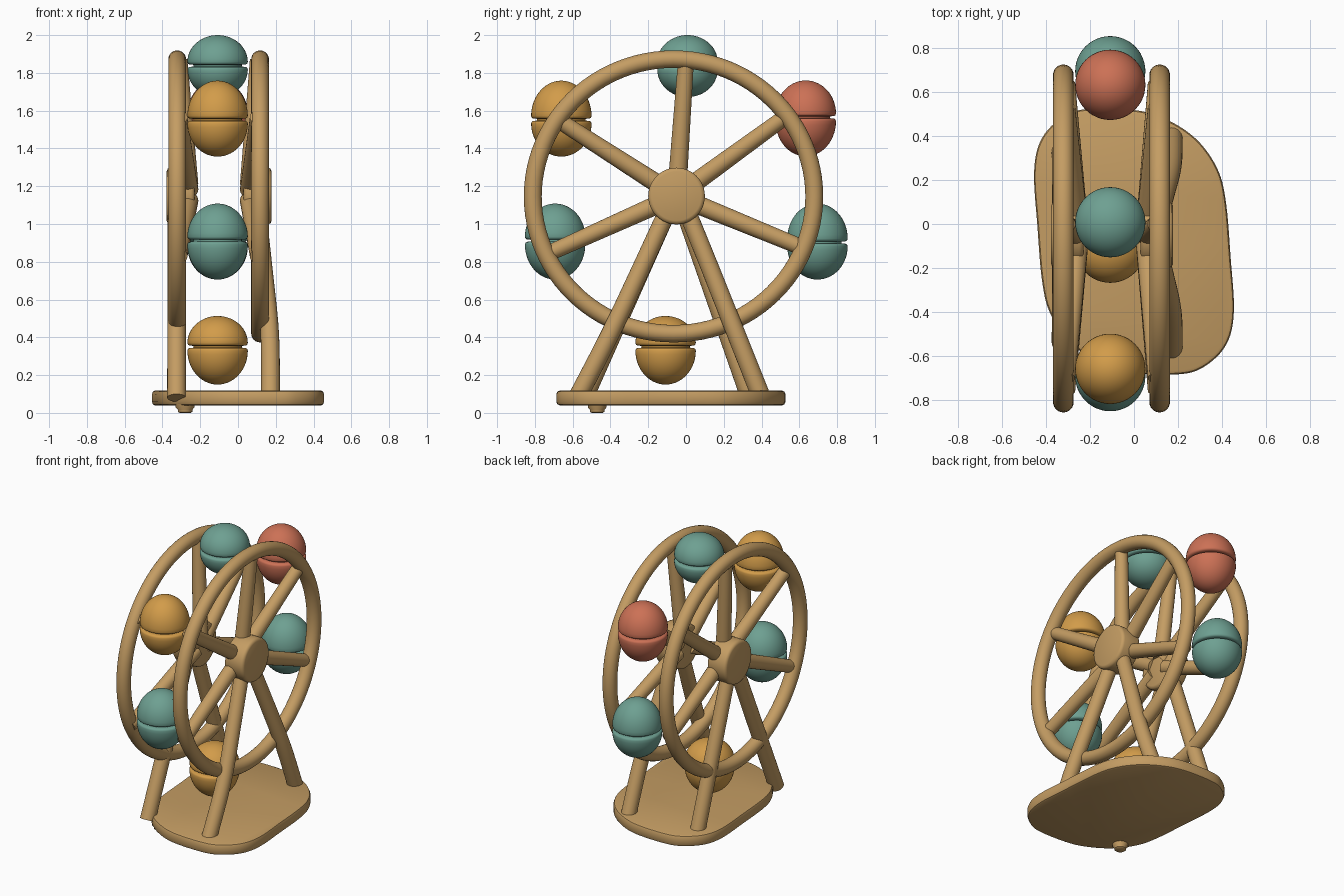
import bpy, bmesh, math
from mathutils import Vector

if "Cube" in bpy.data.objects:
    bpy.data.objects.remove(bpy.data.objects["Cube"])


def material(name, rgb):
    m = bpy.data.materials.new(name)
    m.diffuse_color = (*rgb, 1)
    m.use_nodes = True
    m.node_tree.nodes["Principled BSDF"].inputs["Base Color"].default_value = m.diffuse_color
    return m


WOOD = material("tan wood", (0.552, 0.335, 0.125))
TEAL = material("teal", (0.156, 0.352, 0.287))
GOLD = material("golden orange", (0.645, 0.332, 0.068))
RED = material("terracotta red", (0.604, 0.165, 0.092))


def finish(bm, name, mat, angle=40):
    bmesh.ops.recalc_face_normals(bm, faces=bm.faces)
    me = bpy.data.meshes.new(name)
    bm.to_mesh(me)
    bm.free()
    ob = bpy.data.objects.new(name, me)
    bpy.context.collection.objects.link(ob)
    me.materials.append(mat)
    bpy.ops.object.select_all(action='DESELECT')
    ob.select_set(True)
    bpy.context.view_layer.objects.active = ob
    bpy.ops.object.shade_smooth_by_angle(angle=math.radians(angle))
    return ob


def catmull(pts, closed, steps):
    """Smooth curve through the given points."""
    pts = [Vector(p) for p in pts]
    n, out = len(pts), []
    get = (lambda i: pts[i % n]) if closed else (lambda i: pts[max(0, min(n - 1, i))])
    for i in range(n if closed else n - 1):
        a, b, c, d = (get(i + k) for k in (-1, 0, 1, 2))
        for s in range(steps):
            t = s / steps
            out.append(0.5 * (2 * b + (c - a) * t + (2 * a - 5 * b + 4 * c - d) * t ** 2
                              + (3 * b - a - 3 * c + d) * t ** 3))
    return out if closed else out + [pts[-1]]


def tube(name, path, r0, r1, sides=24):
    """Round bar along a path, tapering from r0 to r1."""
    path = [Vector(p) for p in path]
    bm, rings, n = bmesh.new(), [], len(path)
    for i, p in enumerate(path):
        d = (path[min(i + 1, n - 1)] - path[max(i - 1, 0)]).normalized()
        u = d.cross(Vector((1, 0, 0))).normalized()
        v = d.cross(u)
        r = r0 + (r1 - r0) * i / (n - 1)
        rings.append([bm.verts.new(p + r * (u * math.cos(a) + v * math.sin(a)))
                      for a in (2 * math.pi * k / sides for k in range(sides))])
    for a, b in zip(rings, rings[1:]):
        for k in range(sides):
            j = (k + 1) % sides
            bm.faces.new((a[k], a[j], b[j], b[k]))
    bm.faces.new(rings[0])
    bm.faces.new(rings[-1])
    return finish(bm, name, WOOD)


def lathe(name, profile, mat, loc, axis='Z', sides=48):
    """Spin an (radius, height) profile around an axis."""
    bm, rings = bmesh.new(), []
    for r, h in profile:
        ring = []
        for k in range(sides):
            a = 2 * math.pi * k / sides
            p = (r * math.cos(a), r * math.sin(a), h)
            ring.append(bm.verts.new(p if axis == 'Z' else (p[2], p[0], p[1])))
        rings.append(ring)
    for a, b in zip(rings, rings[1:]):
        for k in range(sides):
            j = (k + 1) % sides
            bm.faces.new((a[k], a[j], b[j], b[k]))
    bmesh.ops.remove_doubles(bm, verts=bm.verts, dist=1e-5)
    for e in (rings[0], rings[-1]):
        if all(v.is_valid for v in e):
            bm.faces.new(e)
    ob = finish(bm, name, mat, 50)
    ob.location = loc
    return ob


# Base plate: rounded slanted outline, point symmetric about its middle
half = [(0.2, -0.685, 0), (0.32, -0.65, 0), (0.42, -0.55, 0), (0.455, -0.4, 0), (0.44, -0.15, 0),
        (0.42, 0.09, 0), (0.385, 0.24, 0), (0.3, 0.37, 0), (0.18, 0.46, 0), (0.03, 0.515, 0)]
outline = catmull(half + [(-x, -0.16 - y, 0) for x, y, z in half], True, 6)
mid = Vector((0, -0.08, 0))
bm, rings = bmesh.new(), []
for z, inset in ((0.04, 0.018), (0.045, 0.006), (0.058, 0), (0.1, 0), (0.113, 0.006), (0.118, 0.018)):
    rings.append([bm.verts.new(mid + (p - mid) * (1 - inset / (p - mid).length) + Vector((0, 0, z)))
                  for p in outline])
for a, b in zip(rings, rings[1:]):
    for k in range(len(a)):
        j = (k + 1) % len(a)
        bm.faces.new((a[k], a[j], b[j], b[k]))
bm.faces.new(rings[0])
bm.faces.new(rings[-1])
finish(bm, "base_plate", WOOD)

# Small foot peg under the front left corner
lathe("foot_peg", [(0.03, 0), (0.038, 0.006), (0.038, 0.016), (0.05, 0.03), (0.05, 0.07)],
      WOOD, (-0.28, -0.47, 0))

HUB_Y, HUB_Z = -0.05, 1.148
# Spoke ends in the side view (y, z)
SPOKES = [(0.0, 1.87), (0.53, 1.57), (0.64, 0.865), (-0.70, 1.565), (-0.76, 0.83)]

# Each side: wheel ring x, hub x range, spoke x at hub and rim, leg paths
SIDES = {
    "left": (-0.322, -0.378, -0.23, -0.26, -0.31,
             [[(-0.325, -0.07, 1.13), (-0.325, -0.54, 0.08)],
              [(-0.325, -0.03, 1.13), (-0.325, 0.34, 0.08)]]),
    "right": (0.117, 0.03, 0.178, 0.06, 0.105,
              [[(0.095, -0.07, 1.13), (0.135, -0.24, 0.76), (0.168, -0.4, 0.42), (0.172, -0.575, 0.08)],
               [(0.095, -0.02, 1.13), (0.135, 0.13, 0.76), (0.168, 0.265, 0.42), (0.172, 0.4, 0.08)]]),
}

for side, (rx, h0, h1, sx0, sx1, legs) in SIDES.items():
    # Wheel ring
    bpy.ops.mesh.primitive_torus_add(major_segments=96, minor_segments=24, major_radius=0.74,
                                     minor_radius=0.047, location=(rx, -0.066, 1.146),
                                     rotation=(0, math.pi / 2, 0))
    ring = bpy.context.object
    ring.name = side + "_wheel_ring"
    ring.scale = (0.982, 1.007, 1)
    ring.data.materials.append(WOOD)
    bpy.ops.object.shade_smooth()
    # Hub drum with rounded rims
    lathe(side + "_hub", [(0.13, h0), (0.145, h0 + 0.006), (0.15, h0 + 0.02), (0.15, h1 - 0.02),
                          (0.145, h1 - 0.006), (0.13, h1)], WOOD, (0, HUB_Y, HUB_Z), 'X')
    # Spokes
    for i, (y, z) in enumerate(SPOKES):
        d = Vector((0, y - HUB_Y, z - HUB_Z)).normalized() * 0.06
        tube(f"{side}_spoke_{i + 1}", [(sx0, HUB_Y + d.y, HUB_Z + d.z), (sx1, y, z)], 0.05, 0.042)
    # Support legs
    for i, path in enumerate(legs):
        path = catmull(path, False, 6) if len(path) > 2 else path
        tube(f"{side}_leg_{i + 1}", path, 0.047, 0.05)


def cabin(name, mat, y, seam, top, bottom):
    """Two domes split by a thin groove at the seam height."""
    def dome(h, s):
        pts = [(0.16 * math.cos(a), s * (0.02 + (h - 0.02) * math.sin(a)))
               for a in (math.pi / 2 * k / 14 for k in range(15))]
        pts[-1] = (0, s * h)
        return [(0.128, s * 0.005), (0.148, s * 0.006), (0.157, s * 0.011)] + pts
    lathe(name, dome(bottom, -1)[::-1] + dome(top, 1), mat, (-0.108, y, seam))


# Cabins around the wheel
cabin("top_cabin", TEAL, 0.008, 1.838, 0.162, 0.166)
cabin("upper_front_cabin", GOLD, -0.66, 1.552, 0.207, 0.195)
cabin("upper_back_cabin", RED, 0.634, 1.565, 0.195, 0.207)
cabin("lower_front_cabin", TEAL, -0.693, 0.912, 0.196, 0.206)
cabin("lower_back_cabin", TEAL, 0.696, 0.902, 0.206, 0.196)
cabin("bottom_cabin", GOLD, -0.108, 0.35, 0.163, 0.2)
